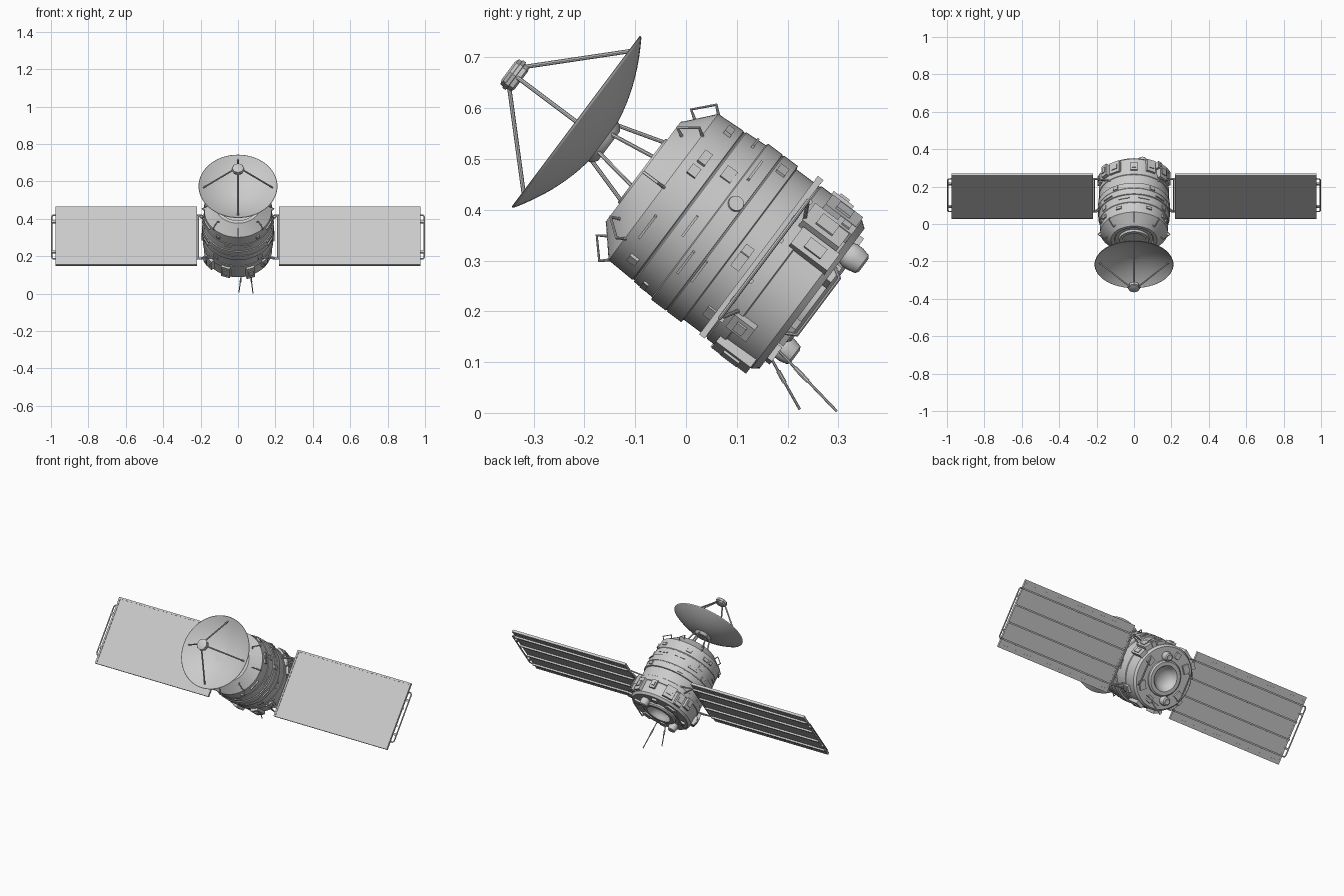
import bpy, bmesh
from math import sin, cos, pi, radians, asin, sqrt
from mathutils import Matrix, Vector

if "Cube" in bpy.data.objects:
    bpy.data.objects.remove(bpy.data.objects["Cube"])

# Local frame: X = world x, Y = "up" across the body, Z = body axis towards the dish
M = Matrix.Translation((0, .146, .302)) @ Matrix.Rotation(radians(53.13), 4, 'X')
MI = M.inverted()


def finish(name, bm):
    bmesh.ops.recalc_face_normals(bm, faces=bm.faces[:])
    me = bpy.data.meshes.new(name)
    bm.to_mesh(me)
    bm.free()
    ob = bpy.data.objects.new(name, me)
    ob.matrix_world = M
    bpy.context.collection.objects.link(ob)
    return ob


def lathe(name, prof, segs=64, at=(0, 0)):
    bm = bmesh.new()
    rings = [[bm.verts.new((at[0] + r * cos(2 * pi * i / segs), at[1] + r * sin(2 * pi * i / segs), t))
              for i in range(segs)] for r, t in prof]
    for a, b in zip(rings, rings[1:]):
        for i in range(segs):
            j = (i + 1) % segs
            bm.faces.new((a[i], a[j], b[j], b[i]))
    bmesh.ops.remove_doubles(bm, verts=bm.verts[:], dist=1e-5)
    return finish(name, bm)


def boxes(name, items):
    """items: list of (matrix, size)"""
    bm = bmesh.new()
    for mat, s in items:
        bmesh.ops.create_cube(bm, size=1, matrix=mat @ Matrix.Diagonal((*s, 1)))
    return finish(name, bm)


def on_body(ang, t, r, tilt=0):
    return (Matrix.Rotation(radians(ang), 4, 'Z') @ Matrix.Translation((r, 0, t))
            @ Matrix.Rotation(radians(tilt), 4, 'X'))


def tubes(name, paths, rad, res=2):
    cu = bpy.data.curves.new(name, 'CURVE')
    cu.dimensions = '3D'
    cu.bevel_depth, cu.bevel_resolution, cu.use_fill_caps = rad, res, True
    for p in paths:
        sp = cu.splines.new('POLY')
        sp.points.add(len(p) - 1)
        for pt, co in zip(sp.points, p):
            pt.co = (*co, 1)
    tmp = bpy.data.objects.new(name + "_tmp", cu)
    bpy.context.collection.objects.link(tmp)
    dg = bpy.context.evaluated_depsgraph_get()
    me = bpy.data.meshes.new_from_object(tmp.evaluated_get(dg))
    bpy.data.objects.remove(tmp)
    ob = bpy.data.objects.new(name, me)
    ob.matrix_world = M
    bpy.context.collection.objects.link(ob)
    return ob


def polar(r, deg, t):
    return (r * cos(radians(deg)), r * sin(radians(deg)), t)


# Main body with stepped bands, front shoulder and recessed front face
lathe("body", [(0, .272), (.055, .272), (.06, .292), (.078, .292), (.082, .28), (.1, .28), (.105, .288),
               (.123, .288), (.128, .283), (.18, .238), (.183, .178), (.181, .176), (.181, .174), (.184, .172),
               (.187, .126), (.192, .124), (.192, .089), (.19, .088), (.19, .086), (.192, .085), (.192, .051),
               (.185, .049), (.185, -.008), (.188, -.01), (.188, -.04), (.184, -.042), (.182, -.115),
               (.172, -.128), (.1, -.128), (.1, -.1), (0, -.1)], 72)

# Engine ring and bowl at the aft end
lathe("engine_ring", [(.1, -.11), (.1, -.138), (.092, -.145), (.072, -.145), (.064, -.136), (.058, -.122),
                      (.04, -.108), (.02, -.102), (0, -.1)], 48)

# Two aft thrusters
for i, c in enumerate([(.045, .113), (-.05, -.111)]):
    lathe(f"thruster_{i+1}", [(0, -.12), (.02, -.12), (.026, -.135), (.026, -.15), (.022, -.166), (.015, -.17),
                              (0, -.166)], 24, c)

# Dish: thin parabolic bowl with a hub ring behind
R = [.209 * i / 12 for i in range(13)]
bowl = [(r, .388 + .066 * (r / .209) ** 2) for r in R]
lathe("dish", [(r, t - .005) for r, t in bowl] + [(.211, .453)] + bowl[::-1], 64)
lathe("dish_hub", [(0, .372), (.036, .372), (.046, .38), (.05, .39), (0, .39)], 32)

# Feed unit and its four struts
lathe("feed", [(0, .588), (.022, .588), (.031, .592), (.031, .601), (.034, .602), (.034, .609), (.031, .61),
               (.031, .616), (.022, .62), (0, .62)], 8)
tubes("feed_struts", [[polar(.024, a, .6), polar(.185, a, .441)] for a in (0, 90, 180, 270)], .0042)

# Struts between dish and body
tubes("dish_supports", [[polar(.043, a, .383), polar(.074, a, .28)] for a in range(30, 390, 60)], .004)

# Handles around the front shoulder
tubes("shoulder_handles", [[polar(.143, a, .268), polar(.155, a, .286), polar(.192, a, .252), polar(.178, a, .236)]
                           for a in range(0, 360, 45)], .0032)

# Raised pads and slim rails on the body skin: (axial, across, axial size, tangential size)
marks = [(.15, .096, .024, .03), (.03, -.027, .02, .034), (.03, .0, .02, .018), (.209, .061, .02, .022),
         (.207, .094, .018, .03), (.216, -.082, .005, .06), (.114, -.092, .005, .06), (.082, -.09, .005, .055),
         (.113, .133, .005, .06), (.016, -.142, .02, .03), (.151, -.176, .012, .04), (.15, -.03, .005, .05),
         (.07, .165, .02, .03), (.2, .165, .016, .03), (.2, -.15, .02, .02), (.145, .176, .005, .06)]
pads = []
for t, v, st, sw in marks:
    r = .192 if .05 < t < .125 else .184
    a = asin(v / r) * 180 / pi
    for ang in (a, 180 - a):
        pads.append((on_body(ang, t, r - .001), (.011, sw, st)))
boxes("skin_pads", pads)

# Round side ports
port_bm = bmesh.new()
for ang in (18, 162):
    bmesh.ops.create_cone(port_bm, cap_ends=True, segments=20, radius1=.017, radius2=.015, depth=.01,
                          matrix=on_body(ang, .104, .192) @ Matrix.Rotation(pi / 2, 4, 'Y'))
finish("side_ports", port_bm)

# Equipment boxes around the aft section: (angle, axial, radial size, tangential size, axial size)
gear = [(62, -.075, .03, .05, .075), (40, -.065, .045, .055, .09), (48, -.095, .05, .025, .04),
        (24, -.074, .035, .045, .09), (-70, -.07, .032, .045, .085), (-110, -.065, .03, .05, .08),
        (-140, -.06, .04, .045, .07), (-152, -.085, .03, .03, .05), (-42, -.05, .025, .04, .05),
        (122, -.07, .03, .06, .07), (142, -.08, .04, .04, .07), (160, -.065, .03, .04, .06),
        (90, -.06, .02, .035, .05)]
items = []
for a, t, sr, sw, st in gear:
    items.append((on_body(a, t, .185), (sr, sw, st)))
    items.append((on_body(a, t, .187), (sr + .006, sw * .55, st * .45)))
boxes("aft_equipment", items)

# Small boxes on the aft face
boxes("aft_face_boxes", [(on_body(a, -.13, .138), (.035, w, .018))
                         for a, w in ((25, .04), (100, .03), (140, .05), (205, .04), (285, .03), (325, .05))])

# Large aft handles on both sides
tubes("aft_handles", [[(s * .135, -.09, -.12), (s * .14, -.075, -.147), (s * .14, .064, -.147),
                       (s * .135, .08, -.12)] for s in (1, -1)], .0038)

# Two whip antennas with a thicker middle sleeve
for i, (p, q) in enumerate([((.02, .165, .112), (.005, .224, .007)), ((.065, .183, .122), (.08, .297, .003))]):
    p, q = MI @ Vector(p), MI @ Vector(q)
    tubes(f"antenna_{i+1}", [[p, q]], .0028)
    tubes(f"antenna_sleeve_{i+1}", [[p.lerp(q, .28), p.lerp(q, .5)]], .0045)

# Solar wings, mirrored left and right
T = Matrix.Translation
PV = .005
for side, s in (("right", 1), ("left", -1)):
    xc = s * .598
    boxes(f"{side}_solar_panel", [(T((xc, PV, 0)), (.756, .386, .01))])
    # Raised border on the front
    boxes(f"{side}_panel_border",
          [(T((xc, PV + k * .19, .001)), (.758, .01, .014)) for k in (1, -1)]
          + [(T((xc + k * .374, PV, .001)), (.01, .386, .013)) for k in (1, -1)])
    # Long ribs on the back
    boxes(f"{side}_panel_ribs", [(T((xc, PV + v, -.009)), (.756, .009, .012)) for v in (-.145, -.05, .05, .145)])
    # Rivets along the long back edges
    boxes(f"{side}_panel_rivets", [(T((s * (.24 + .02 * n), PV + k * .175, -.005)), (.009, .003, .003))
                                   for n in range(37) for k in (1, -1)])
    # Tube frame at the outer end
    tubes(f"{side}_end_frame", [[(s * .96, PV - .145, -.006), (s * .99, PV - .145, -.006),
                                 (s * .996, PV - .135, -.006), (s * .996, PV + .135, -.006),
                                 (s * .99, PV + .145, -.006), (s * .96, PV + .145, -.006)]], .004)
    boxes(f"{side}_end_clips", [(T((s * .985, PV + v, -.006)), (.02, .012, .01)) for v in (-.1, .1)])
    # Root brackets joining the panel to the body
    tubes(f"{side}_root_bracket",
          [[(s * .11, v * .13, -.006), (s * .2, v * .145 + PV, -.006), (s * .24, v * .145 + PV, -.006)]
           for v in (1, -1)]
          + [[(s * .14, v * .1, -.03), (s * .214, v * .145 + PV, -.006)] for v in (1, -1)]
          + [[(s * .212, PV - .145, -.006), (s * .212, PV + .145, -.006)]], .0042)

# Smooth curved surfaces, keep hard edges
for ob in bpy.context.scene.objects:
    ob.select_set(ob.type == 'MESH')
    bpy.context.view_layer.objects.active = ob
bpy.ops.object.shade_smooth_by_angle(angle=radians(32))
